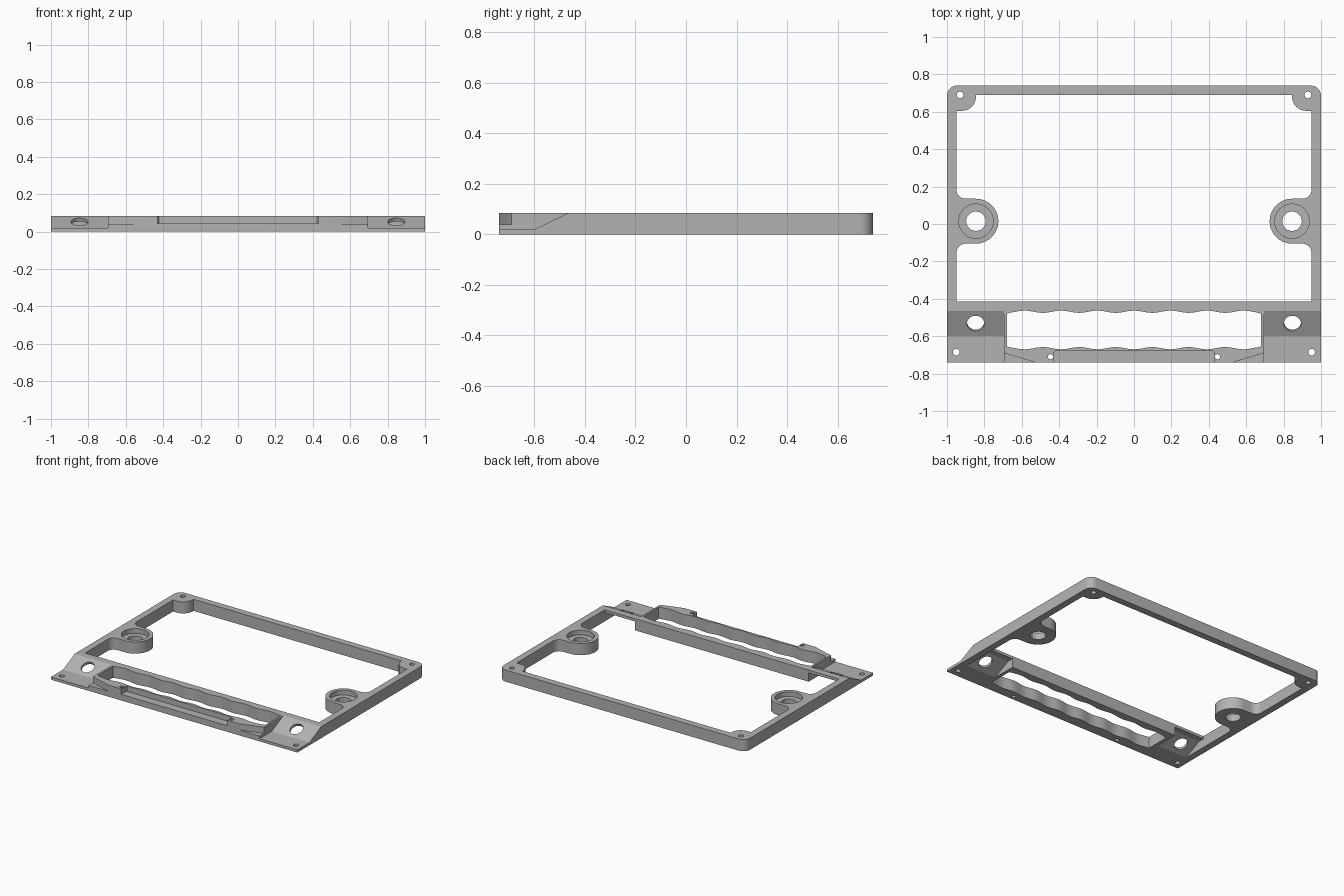
import bpy, bmesh
from math import sin, cos, pi, radians, atan2
from mathutils import Matrix

old = bpy.data.objects.get("Cube")
if old:
    bpy.data.objects.remove(old, do_unlink=True)

H = 0.085          # frame height
SHEET = 0.02       # front plate thickness
EPS = 0.01         # cutter overshoot

grey = bpy.data.materials.new("plain grey")
grey.use_nodes = True
grey.diffuse_color = (0.45, 0.45, 0.45, 1)
grey.node_tree.nodes["Principled BSDF"].inputs["Base Color"].default_value = grey.diffuse_color


def arc(cx, cy, r, a0, a1, n=8):
    angles = [radians(a0 + (a1 - a0) * i / n) for i in range(n + 1)]
    return [(cx + r * cos(a), cy + r * sin(a)) for a in angles]


def circle(cx, cy, r, n=24):
    return arc(cx, cy, r, 0, 360, n)[:-1]


def mirror(half):
    """Close a right-hand outline with its mirror image."""
    return half + [(-x, y) for x, y in reversed(half)]


def prism(name, pts, lo, hi, along_x=False, matrix=None):
    """Extrude an xy outline along z, or a yz outline along x."""
    bm = bmesh.new()
    place = (lambda p: (lo, p[0], p[1])) if along_x else (lambda p: (p[0], p[1], lo))
    face = bm.faces.new([bm.verts.new(place(p)) for p in pts])
    geom = bmesh.ops.extrude_face_region(bm, geom=[face])["geom"]
    step = (hi - lo, 0, 0) if along_x else (0, 0, hi - lo)
    bmesh.ops.translate(bm, vec=step, verts=[g for g in geom if isinstance(g, bmesh.types.BMVert)])
    bmesh.ops.recalc_face_normals(bm, faces=bm.faces)
    if matrix:
        bm.transform(matrix)
    mesh = bpy.data.meshes.new(name)
    bm.to_mesh(mesh)
    bm.free()
    mesh.materials.append(grey)
    obj = bpy.data.objects.new(name, mesh)
    bpy.context.collection.objects.link(obj)
    return obj


# Outer slab with rounded back corners
frame = prism("mounting_frame",
              mirror([(1, -0.74)] + arc(0.945, 0.685, 0.055, 0, 90)), 0, H)


def cut(*args, **kwargs):
    cutter = prism("cutter", *args, **kwargs)
    cutter.hide_render = True
    mod = frame.modifiers.new("cut", "BOOLEAN")
    mod.operation = "DIFFERENCE"
    mod.solver = "EXACT"
    mod.object = cutter
    bpy.context.view_layer.objects.active = frame
    bpy.ops.object.modifier_apply(modifier=mod.name)
    bpy.data.objects.remove(cutter, do_unlink=True)


# Main opening, leaving corner pads and side bosses
opening = ([(0.845, 0.69)]
           + arc(0.92, 0.68, 0.075, 180, 270)
           + [(0.95, 0.605)]
           + arc(0.90, 0.185, 0.05, 0, -90)
           + arc(0.845, 0.015, 0.12, 90, 270, 20)
           + arc(0.90, -0.155, 0.05, 90, 0)
           + [(0.95, -0.415)])
cut(mirror(opening), -EPS, H + EPS)

# Scalloped front window
xs = [0.66 * (1 - i / 36) for i in range(73)]
wave = [0.006 * cos(2 * pi * x / 0.195) for x in xs]
upper = [(x, -0.469 + w) for x, w in zip(xs, wave)]
lower = [(x, -0.664 - w) for x, w in zip(xs, wave)]
window = upper + [(-0.68, -0.48), (-0.68, -0.655)] + lower[::-1] + [(0.68, -0.655), (0.68, -0.48)]
cut(window, -EPS, H + EPS)

# Recess along the middle of the front rail
cut(mirror([(0.43, -0.76), (0.43, -0.69), (0.422, -0.68)]), 0.045, H + EPS)

slope = atan2(H - SHEET, 0.135)
for s in (-1, 1):
    # Sloped shoulder down to the thin front plate
    lo, hi = sorted((s * 0.694, s * 1.02))
    cut([(-0.76, SHEET), (-0.60, SHEET), (-0.465, H),
         (-0.465 + 0.027, H + 0.013), (-0.76, H + 0.013)], lo, hi, along_x=True)
    # Hollow below the slope
    lo, hi = sorted((s * 0.705, s * 0.95))
    cut([(-0.616, -EPS), (-0.46, 0.065), (-0.40, 0.065), (-0.40, -EPS)], lo, hi, along_x=True)
    # Tapered end of the front rail
    cut([(s * 0.71, -0.685), (s * 0.51, -0.746), (s * 0.71, -0.76)], 0.04, H + EPS)
    # Round hole square to the slope
    cut(circle(0, 0, 0.046), -0.04, 0.04,
        matrix=Matrix.Translation((s * 0.847, -0.532, 0.053)) @ Matrix.Rotation(slope, 4, "X"))
    # Counterbored side boss
    cut(circle(s * 0.845, 0.015, 0.092, 32), 0.05, H + EPS)
    cut(circle(s * 0.845, 0.015, 0.053, 12), -EPS, H + EPS)
    # Screw holes
    for x, y, r in ((0.93, 0.69, 0.018), (0.95, -0.685, 0.018), (0.447, -0.71, 0.014)):
        cut(circle(s * x, y, r, 16), -EPS, H + EPS)

bpy.ops.object.select_all(action="DESELECT")
frame.select_set(True)
bpy.context.view_layer.objects.active = frame
bpy.ops.object.shade_smooth_by_angle(angle=radians(20))
